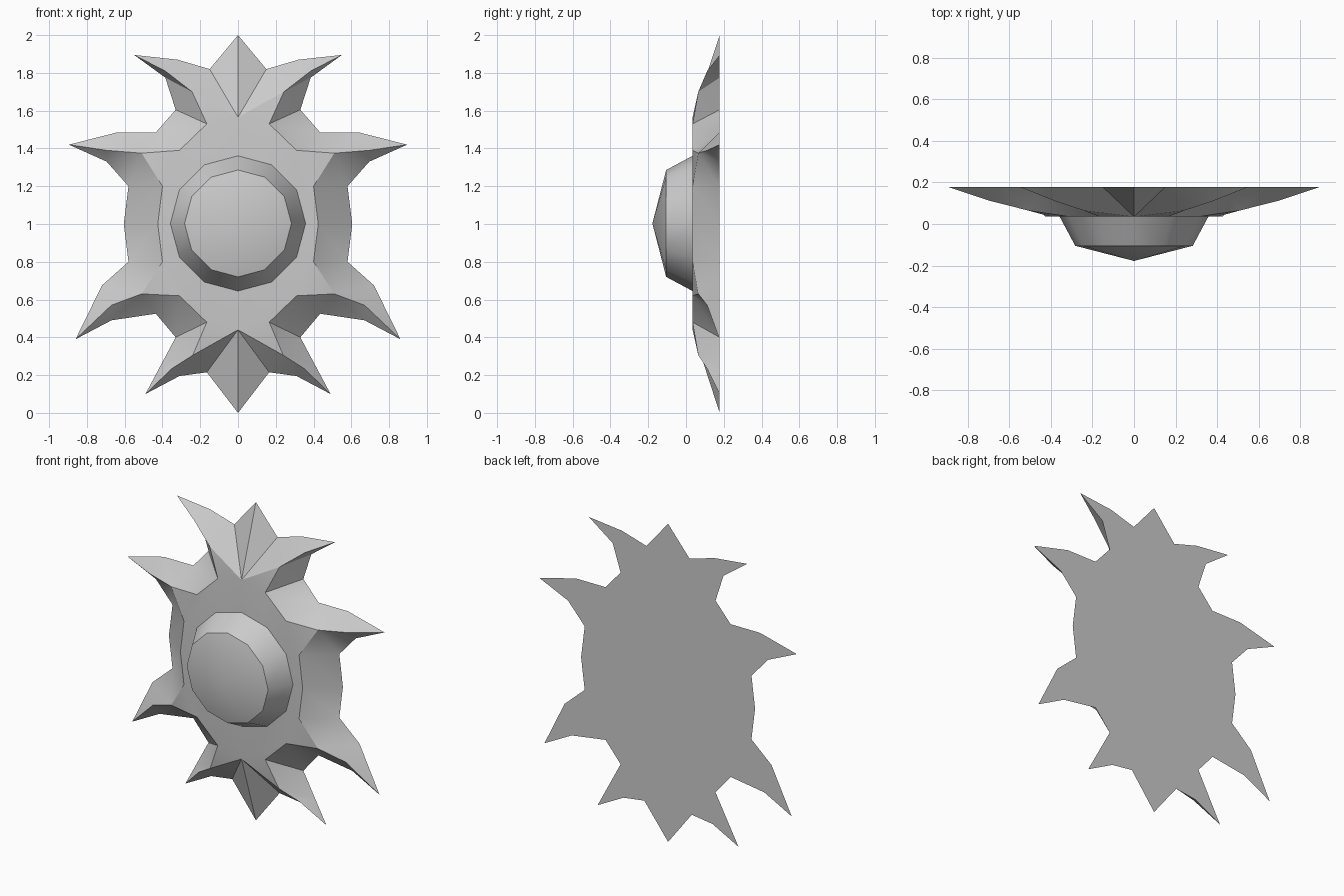
import bpy, bmesh, math
from mathutils import Vector

cube = bpy.data.objects.get("Cube")
if cube:
    bpy.data.objects.remove(cube, do_unlink=True)

grey = bpy.data.materials.new("plain grey")
grey.use_nodes = True
colour = (0.6, 0.6, 0.6, 1)
grey.diffuse_color = colour
grey.node_tree.nodes["Principled BSDF"].inputs["Base Color"].default_value = colour

BACK, FRONT = 0.178, 0.035


def finish(name, bm):
    bmesh.ops.remove_doubles(bm, verts=bm.verts, dist=0.0005)
    bmesh.ops.recalc_face_normals(bm, faces=bm.faces)
    mesh = bpy.data.meshes.new(name)
    bm.to_mesh(mesh)
    bm.free()
    mesh.materials.append(grey)
    obj = bpy.data.objects.new(name, mesh)
    bpy.context.collection.objects.link(obj)
    bpy.ops.object.select_all(action="DESELECT")
    obj.select_set(True)
    bpy.context.view_layer.objects.active = obj
    bpy.ops.object.shade_smooth_by_angle(angle=math.radians(30))


# Spiked plate: one half as outline, inner rim and spike ridges, then mirrored
outline = [(0, 2), (.15, 1.82), (.32, 1.87), (.55, 1.895), (.385, 1.775), (.33, 1.605),
           (.435, 1.485), (.64, 1.485), (.895, 1.42), (.695, 1.33), (.58, 1.2), (.605, 1),
           (.58, .8), (.72, .675), (.86, .39), (.67, .49), (.435, .525), (.33, .4),
           (.41, .25), (.49, .1), (.31, .195), (.165, .215), (0, 0)]
rim = [(0, 1.565), (.165, 1.53), (.31, 1.39), (.4, 1.2), (.425, 1),
       (.4, .8), (.31, .62), (.165, .48), (0, .44)]
# Each spike: first outline point, first rim point, two ridge points
spikes = [(1, 0, (.243, 1.7), (.385, 1.81)), (6, 2, (.51, 1.375), (.695, 1.39)),
          (12, 5, (.51, .63), (.67, .57)), (17, 7, (.24, .305), (.35, .235))]

bm = bmesh.new()
edge = [bm.verts.new((x, BACK, z)) for x, z in outline]
ring = [bm.verts.new((x, FRONT, z)) for x, z in rim]
bm.faces.new(edge)
bm.faces.new(ring)
for v, r, low, high in spikes:
    m1 = bm.verts.new((low[0], 0.065, low[1]))
    m2 = bm.verts.new((high[0], 0.112, high[1]))
    tip = edge[v + 2]
    bm.faces.new((ring[r], m1, ring[r + 1]))
    for base, valley, shoulder in ((ring[r], edge[v], edge[v + 1]),
                                   (ring[r + 1], edge[v + 4], edge[v + 3])):
        for tri in ((base, valley, m1), (valley, shoulder, m1),
                    (m1, shoulder, m2), (m2, shoulder, tip)):
            bm.faces.new(tri)
# Valleys between spikes
for r, v in ((1, 5), (3, 10), (4, 11), (6, 16)):
    bm.faces.new((ring[r], ring[r + 1], edge[v + 1], edge[v]))
# Top and bottom points
bm.faces.new((ring[0], edge[0], edge[1]))
bm.faces.new((ring[8], edge[21], edge[22]))
bmesh.ops.mirror(bm, geom=bm.verts[:] + bm.edges[:] + bm.faces[:], axis="X", merge_dist=0.0005)
finish("spiked_plate", bm)

# Central boss: bevelled rim and shallow cone, turned around the y axis
bm = bmesh.new()
centre = Vector((0, 0, 1.003))
profile = [bm.verts.new(centre + Vector((0, y, radius)))
           for radius, y in ((.358, FRONT), (.283, -.105), (0, -.178))]
lines = [bm.edges.new(pair) for pair in zip(profile, profile[1:])]
bmesh.ops.spin(bm, geom=profile + lines, cent=centre, axis=(0, 1, 0),
               angle=math.tau, steps=12, use_merge=False)
finish("central_boss", bm)
